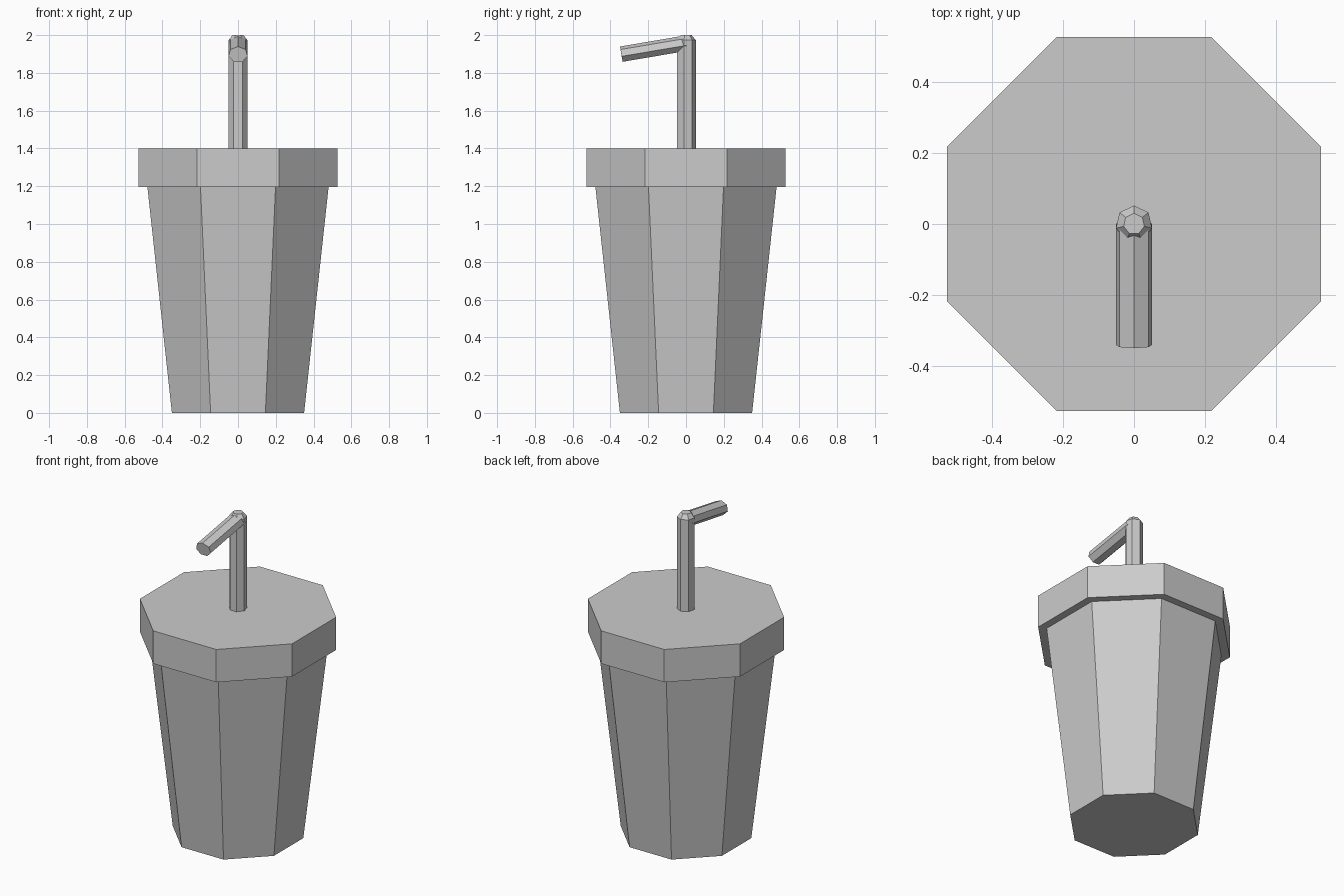
import bpy
import math
from mathutils import Matrix, Vector

cube = bpy.data.objects.get("Cube")
if cube:
    bpy.data.objects.remove(cube, do_unlink=True)

grey = bpy.data.materials.new("plain_grey")
grey.use_nodes = True
colour = (0.6, 0.6, 0.6, 1)
grey.diffuse_color = colour
grey.node_tree.nodes["Principled BSDF"].inputs["Base Color"].default_value = colour


def lathe(name, sides, start, rings, matrix=Matrix()):
    """Flat-shaded closed solid from (radius, height) rings of a regular polygon."""
    verts = []
    for radius, height in rings:
        for i in range(sides):
            a = start + math.tau * i / sides
            verts.append(matrix @ Vector((radius * math.cos(a), radius * math.sin(a), height)))
    faces = [tuple(reversed(range(sides)))]
    for r in range(len(rings) - 1):
        low, high = r * sides, (r + 1) * sides
        for i in range(sides):
            j = (i + 1) % sides
            faces.append((low + i, low + j, high + j, high + i))
    faces.append(tuple(range(len(verts) - sides, len(verts))))
    mesh = bpy.data.meshes.new(name)
    mesh.from_pydata(verts, [], faces)
    mesh.materials.append(grey)
    obj = bpy.data.objects.new(name, mesh)
    bpy.context.collection.objects.link(obj)
    return obj


# Octagonal cup and lid, with flat sides facing the axes
octagon_turn = math.pi / 8
flat = 1 / math.cos(octagon_turn)
lathe("cup", 8, octagon_turn, [(0.35 * flat, 0), (0.48 * flat, 1.2)])
lathe("lid", 8, octagon_turn, [(0.526 * flat, 1.195), (0.526 * flat, 1.4)])

# Seven-sided upright straw with a chamfered top
straw_radius = 0.052
lathe("straw_upright", 7, math.pi / 2,
      [(straw_radius, 1.39), (straw_radius, 1.973), (0.03, 2.0)])

# Bent straw arm, slightly flattened, sloping down to the front
slope = math.radians(9.6)
bend = (Matrix.Translation((0, 0, 1.955))
        @ Matrix.Rotation(math.pi / 2 + slope, 4, "X")
        @ Matrix.Diagonal((1, 0.83, 1, 1)))
lathe("straw_arm", 7, math.pi / 2, [(straw_radius, 0), (straw_radius, 0.347)], bend)
